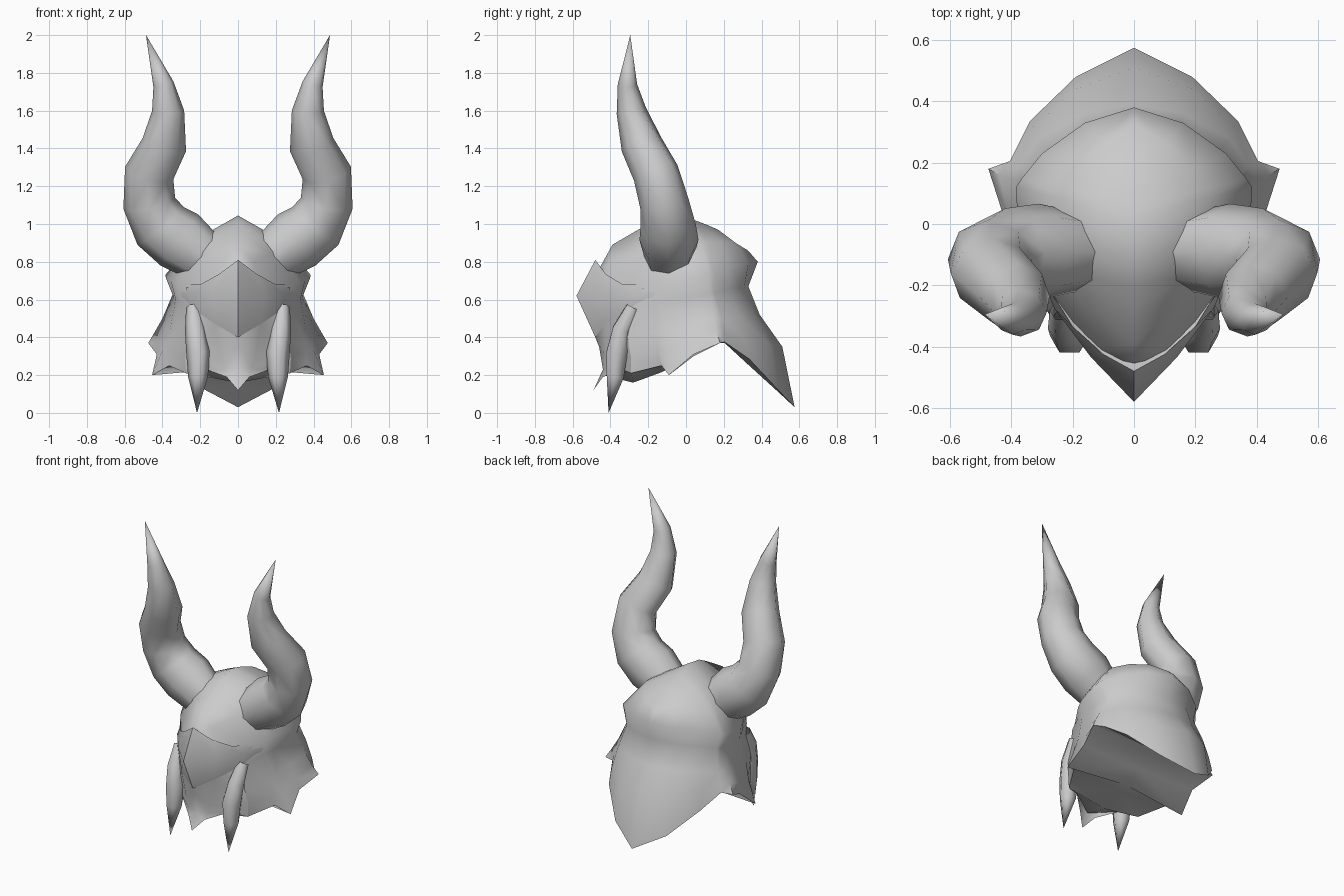
import bpy, bmesh, math
from mathutils import Vector

if "Cube" in bpy.data.objects:
    bpy.data.objects.remove(bpy.data.objects["Cube"])

steel = bpy.data.materials.new("grey_metal")
steel.diffuse_color = (0.6, 0.6, 0.6, 1)
steel.use_nodes = True
steel.node_tree.nodes["Principled BSDF"].inputs["Base Color"].default_value = steel.diffuse_color


def finish(name, bm, angle=75):
    """Turn a right-hand half into a mirrored, smooth object."""
    me = bpy.data.meshes.new(name)
    bm.to_mesh(me)
    bm.free()
    me.materials.append(steel)
    ob = bpy.data.objects.new(name, me)
    bpy.context.collection.objects.link(ob)
    mod = ob.modifiers.new("mirror", 'MIRROR')
    mod.use_mirror_merge = True
    mod.merge_threshold = 0.001
    bpy.ops.object.select_all(action='DESELECT')
    ob.select_set(True)
    bpy.context.view_layer.objects.active = ob
    bpy.ops.object.modifier_apply(modifier="mirror")
    bpy.ops.object.shade_smooth_by_angle(angle=math.radians(angle))
    return ob


def loft(name, rows):
    """Sheet through rows listed top to bottom, each running front to back.
    Rows of unequal length are matched from the back."""
    bm = bmesh.new()
    grid = [[bm.verts.new(p) for p in row] for row in rows]
    for a, b in zip(grid, grid[1:]):
        n = min(len(a), len(b))
        a, b = a[-n:], b[-n:]
        for c in range(n - 1):
            bm.faces.new((a[c], b[c], b[c + 1], a[c + 1]))
    bmesh.ops.remove_doubles(bm, verts=bm.verts, dist=0.0005)
    return finish(name, bm)


def spike(name, path, sides, depth=1.0):
    """Tapered tube through (x, y, z, radius) stations; the last is the tip."""
    bm = bmesh.new()
    pts = [Vector(p[:3]) for p in path]
    rings = []
    for i, p in enumerate(path[:-1]):
        t = (pts[i + 1] - pts[max(i - 1, 0)]).normalized()
        u = t.cross(Vector((0, 1, 0))).normalized()
        v = u.cross(t) * depth
        ring = []
        for k in range(sides):
            a = 2 * math.pi * k / sides
            ring.append(bm.verts.new(pts[i] + p[3] * (u * math.cos(a) + v * math.sin(a))))
        rings.append(ring)
    tip = bm.verts.new(pts[-1])
    for k in range(sides):
        n = (k + 1) % sides
        for a, b in zip(rings, rings[1:]):
            bm.faces.new((a[k], a[n], b[n], b[k]))
        bm.faces.new((rings[-1][k], rings[-1][n], tip))
    bmesh.ops.recalc_face_normals(bm, faces=bm.faces)
    return finish(name, bm)


# Helmet shell: centre ridge, swollen crown, brim, waist, flared jagged guard
ridge = [(0, y, z) for y, z in (
    (-.45, .78), (-.39, .89), (-.27, .96), (-.20, 1.0), (-.14, 1.03), (-.05, 1.045),
    (.03, 1.025), (.06, 1.015), (.10, 1.0), (.17, .97), (.25, .90))]
brim = [(0, -.50, .68), (.13, -.41, .66), (.275, -.225, .665), (.325, -.145, .69),
        (.355, -.08, .70), (.38, .02, .71), (.385, .12, .73), (.365, .15, .74),
        (.30, .23, .77), (.16, .33, .79), (0, .38, .80)]
middle = [(b[0] * .62, r[1] * .4 + b[1] * .6, r[2] * .6 + b[2] * .4)
          for r, b in zip(ridge, brim)]
waist = [(.25, -.28, .56), (.306, -.154, .588), (.33, -.10, .60), (.34, .02, .61),
         (.345, .13, .63), (.335, .15, .635), (.28, .23, .66), (.15, .31, .67), (0, .33, .67)]
guard_mid = [(.265, -.31, .40), (.335, -.16, .43), (.36, -.10, .44), (.375, .03, .47),
             (.40, .15, .50), (.375, .19, .50), (.31, .28, .52), (.16, .36, .52), (0, .39, .52)]
guard_low = [(.28, -.29, .29), (.36, -.15, .33), (.40, -.10, .33), (.41, .03, .38),
             (.44, .16, .43), (.40, .20, .42), (.335, .31, .39), (.19, .44, .36), (0, .51, .35)]
guard_edge = [(.275, -.29, .21), (.365, -.13, .25), (.455, -.09, .20), (.43, .04, .31),
              (.475, .18, .37), (.405, .205, .375), (.34, .335, .285), (.19, .48, .13),
              (0, .575, .03)]
loft("helmet_shell", [ridge, middle, brim, waist, guard_mid, guard_low, guard_edge])

# Dark underside closing the helmet between the lower edges
keel = [(0, -.44, .20), (0, -.28, .16), (0, -.13, .215), (0, -.08, .24), (0, .04, .30),
        (0, .18, .37), (0, .205, .37), (0, .335, .25), (0, .48, .118), (0, .575, .03)]
loft("underside", [[(.17, -.34, .23)] + guard_edge, keel])

# Pointed visor standing proud of the brow and fading into the brim
loft("visor", [
    [(0, -.45, .77), (.10, -.40, .70), (.20, -.31, .665), (.315, -.15, .685)],
    [(0, -.48, .81), (.10, -.425, .735), (.20, -.335, .68), (.315, -.15, .685)],
    [(0, -.58, .62), (.14, -.435, .62), (.26, -.275, .62), (.313, -.15, .64)],
    [(0, -.48, .40), (.12, -.43, .47), (.24, -.30, .55), (.30, -.15, .585)]])

# Mouth guard with a beaked chin and recessed eye slits
loft("mouth_guard", [
    [(0, -.48, .40), (.12, -.43, .47), (.24, -.30, .55), waist[0]],
    [(0, -.46, .35), (.09, -.42, .29), (.19, -.34, .36), guard_mid[0]],
    [(0, -.44, .23), (.075, -.42, .23), (.19, -.345, .28), guard_low[0]],
    [(0, -.49, .12), (.06, -.44, .19), (.17, -.34, .23), guard_edge[0]]])

# Long cheek fangs
spike("cheek_fangs", [
    (.235, -.28, .56, .04), (.225, -.34, .44, .056), (.21, -.365, .32, .064),
    (.212, -.375, .19, .052), (.217, -.41, 0, 0)], 6)

# Curved horns
spike("horns", [
    (.10, -.09, .76, .12), (.31, -.09, .915, .168), (.41, -.095, .99, .158),
    (.47, -.115, 1.11, .14), (.47, -.16, 1.27, .132), (.39, -.235, 1.42, .12),
    (.37, -.29, 1.60, .085), (.395, -.31, 1.74, .055), (.487, -.295, 2.0, 0)], 8, .93)
